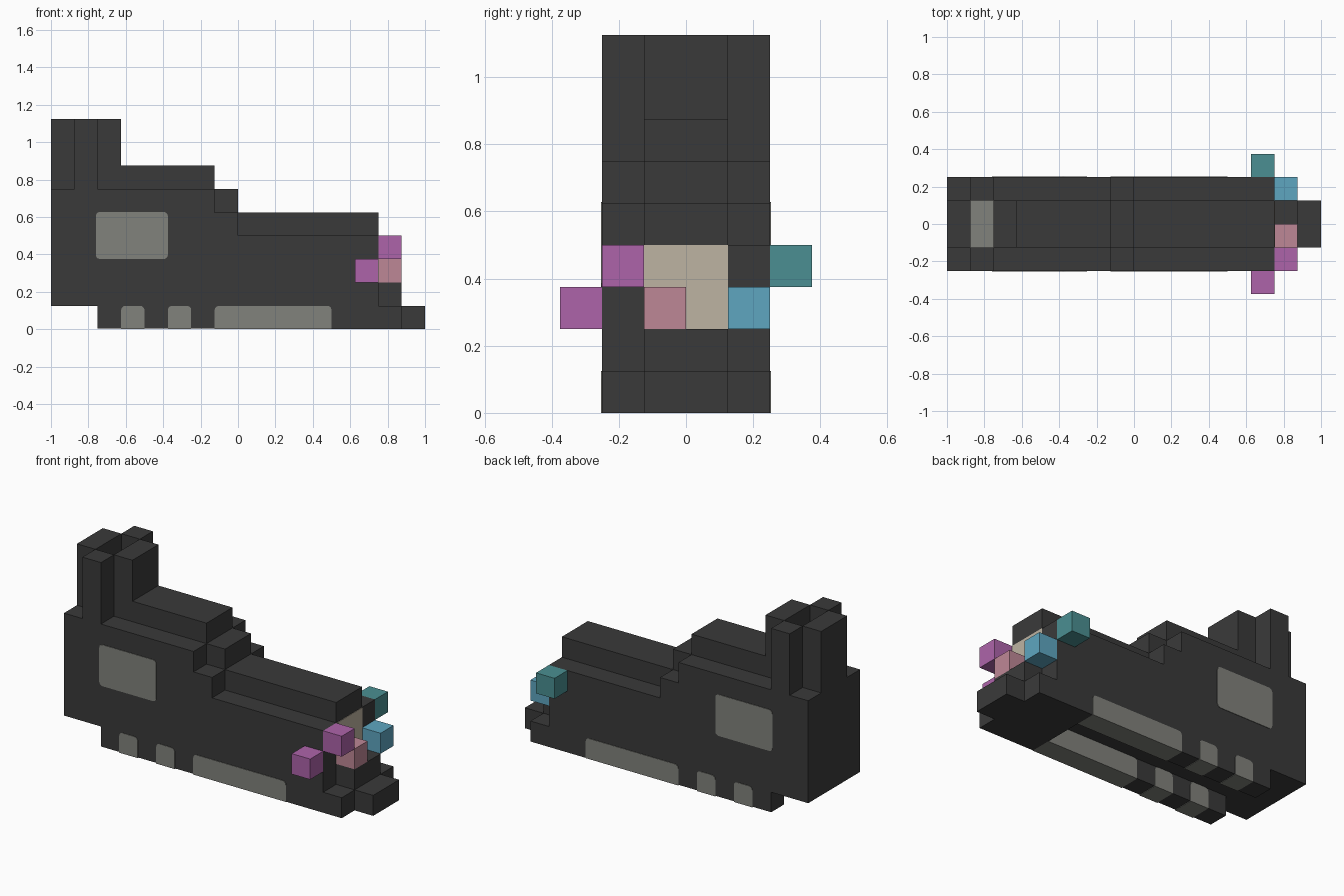
import bpy
import bmesh
from mathutils import Matrix

cube = bpy.data.objects.get("Cube")
if cube:
    bpy.data.objects.remove(cube, do_unlink=True)

U = 0.125          # one building block
SKIN = 0.024       # thickness of painted plates, in blocks


def material(name, rgb):
    m = bpy.data.materials.new(name)
    m.use_nodes = True
    col = (*rgb, 1.0)
    m.diffuse_color = col
    m.node_tree.nodes["Principled BSDF"].inputs["Base Color"].default_value = col
    return m


DARK = material("charcoal", (0.042, 0.042, 0.042))
GREY = material("window_grey", (0.22, 0.223, 0.202))
MAGENTA = material("magenta", (0.423, 0.127, 0.402))
PINK = material("dusty_pink", (0.515, 0.242, 0.305))
BEIGE = material("beige", (0.515, 0.456, 0.361))
TEAL = material("teal", (0.069, 0.275, 0.287))
BLUE = material("sky_blue", (0.112, 0.381, 0.527))


def finish(name, bm, mat):
    bmesh.ops.recalc_face_normals(bm, faces=bm.faces)
    bmesh.ops.transform(bm, matrix=Matrix.Scale(U, 4), verts=bm.verts)
    me = bpy.data.meshes.new(name)
    bm.to_mesh(me)
    bm.free()
    me.materials.append(mat)
    ob = bpy.data.objects.new(name, me)
    bpy.context.collection.objects.link(ob)
    return ob


def box(name, x, y, z, mat, rounding=None):
    """Block from (min, max) ranges; rounding picks 'top' or 'all' side corners."""
    bm = bmesh.new()
    bmesh.ops.create_cube(bm, size=1)
    for v in bm.verts:
        v.co = [r[0] if c < 0 else r[1] for c, r in zip(v.co, (x, y, z))]
    if rounding:
        mid = sum(z) / 2
        edges = [e for e in bm.edges
                 if abs(e.verts[0].co.y - e.verts[1].co.y) > 1e-4
                 and (rounding == "all" or e.verts[0].co.z > mid)]
        bmesh.ops.bevel(bm, geom=edges, offset=0.18, segments=3,
                        profile=0.5, affect="EDGES")
    return finish(name, bm, mat)


def profile(name, points, half_width, mat):
    """Side outline in x, z extruded across the width."""
    bm = bmesh.new()
    face = bm.faces.new([bm.verts.new((px, -half_width, pz)) for px, pz in points])
    out = bmesh.ops.extrude_face_region(bm, geom=[face])
    moved = [g for g in out["geom"] if isinstance(g, bmesh.types.BMVert)]
    bmesh.ops.translate(bm, verts=moved, vec=(0, 2 * half_width, 0))
    return finish(name, bm, mat)


# Main hull and the raised spine along its middle
profile("hull", [(-8, 1), (6, 1), (6, 4), (0, 4), (0, 5), (-1, 5), (-1, 6), (-8, 6)], 2, DARK)
profile("spine", [(-5, 6), (-1, 6), (-1, 5), (0, 5), (0, 4), (6, 4), (6, 5), (0, 5),
                  (0, 6), (-1, 6), (-1, 7), (-5, 7)][:1] +
        [(-5, 4), (6, 4), (6, 5), (0, 5), (0, 6), (-1, 6), (-1, 7), (-5, 7)], 1, DARK)

# Tower: four walls around an open shaft
box("tower_rear", (-8, -7), (-1, 1), (6, 9), DARK)
box("tower_front", (-6, -5), (-1, 1), (6, 9), DARK)
box("tower_right", (-7, -6), (-2, -1), (6, 9), DARK)
box("tower_left", (-7, -6), (1, 2), (6, 9), DARK)
box("shaft_floor", (-7, -6), (-1, 1), (6, 6 + SKIN), GREY)

# Nose base with step and coupler
box("nose_base", (4, 7), (-2, 2), (0, 1), DARK)
box("coupler", (7, 8), (-1, 1), (0, 1), DARK)
box("nose_step", (6, 7), (-1, 1), (1, 2), DARK)
box("nose_panel", (6, 6 + SKIN), (-1, 1), (2, 4), BEIGE)

# Skirts, wheels and windows on both sides
for side, s in (("right", -1), ("left", 1)):
    def span(a, b):
        return tuple(sorted((a * s, b * s)))
    box(f"skirt_{side}", (-6, 4), span(1, 2), (SKIN, 1), DARK)
    for i, x in enumerate([(-5, -4), (-3, -2), (-1, 4)]):
        box(f"wheel_{side}_{i + 1}", x, span(1 - SKIN, 2 + SKIN), (0, 1), GREY, "top")
    box(f"window_{side}", (-6.08, -3), span(2 - SKIN, 2 + SKIN), (3, 5.02), GREY, "all")

# Coloured blocks around the nose
box("side_block_right", (5, 6), (-3, -2), (2, 3), MAGENTA)
box("front_block_right", (6, 7), (-2, -1), (3, 4), MAGENTA)
box("front_block_middle", (6, 7), (-1, 0), (2, 3), PINK)
box("front_block_left", (6, 7), (1, 2), (2, 3), BLUE)
box("side_block_left", (5, 6), (2, 3), (3, 4), TEAL)
